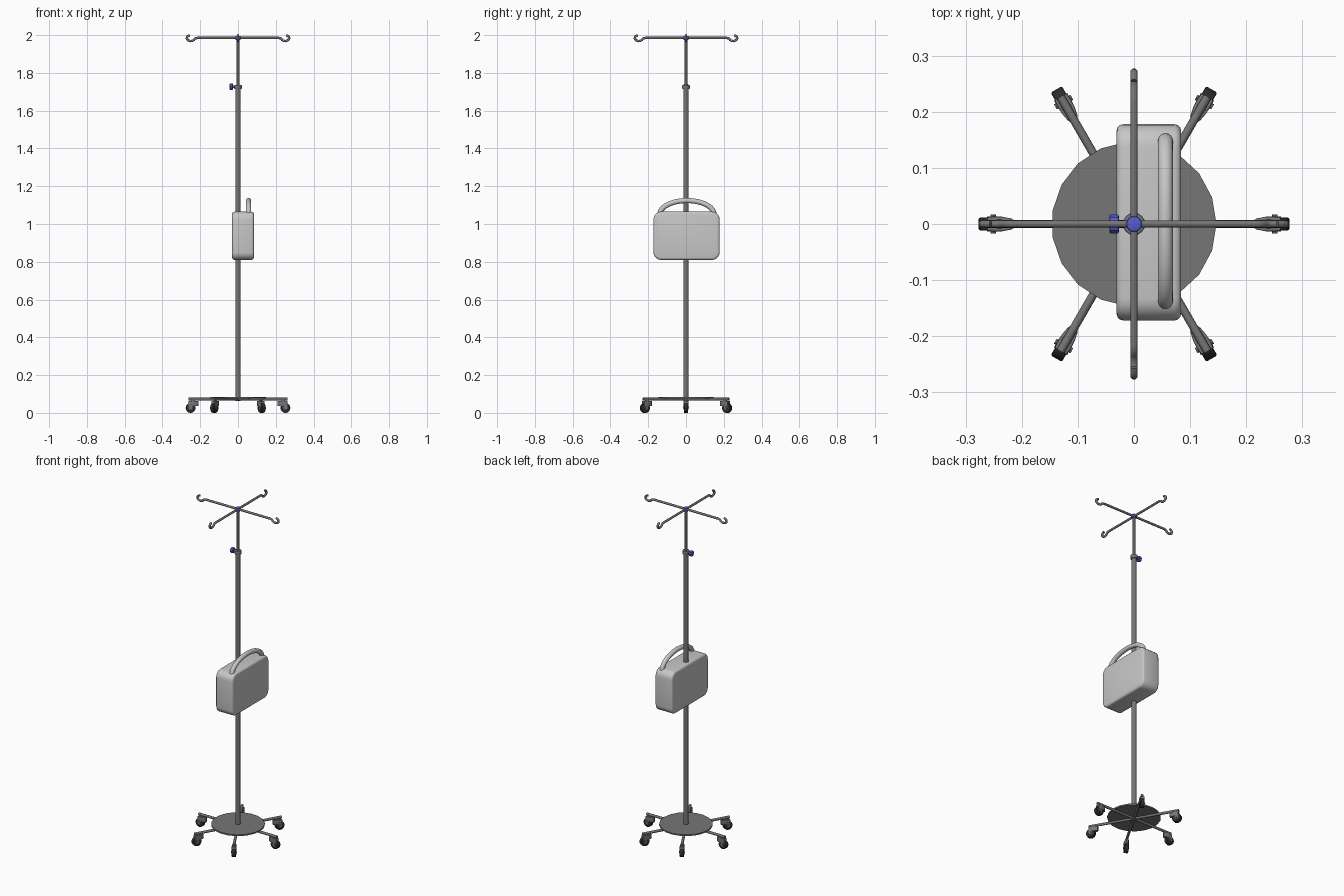
import bpy, bmesh
from math import sin, cos, pi, radians
from mathutils import Matrix, Vector

cube = bpy.data.objects.get("Cube")
if cube:
    bpy.data.objects.remove(cube, do_unlink=True)


def material(name, r, g, b):
    m = bpy.data.materials.new(name)
    m.use_nodes = True
    m.diffuse_color = (r, g, b, 1)
    m.node_tree.nodes["Principled BSDF"].inputs["Base Color"].default_value = (r, g, b, 1)
    return m


METAL = material("grey metal", 0.18, 0.18, 0.18)
CASE = material("light grey plastic", 0.57, 0.57, 0.57)
BLUE = material("blue plastic", 0.09, 0.11, 0.62)
RUBBER = material("black rubber", 0.025, 0.025, 0.025)


def finish(bm, name, mat, matrix=Matrix(), smooth=True):
    bmesh.ops.recalc_face_normals(bm, faces=bm.faces)
    mesh = bpy.data.meshes.new(name)
    bm.to_mesh(mesh)
    bm.free()
    mesh.materials.append(mat)
    obj = bpy.data.objects.new(name, mesh)
    bpy.context.collection.objects.link(obj)
    obj.matrix_world = matrix
    if smooth:
        bpy.ops.object.select_all(action="DESELECT")
        obj.select_set(True)
        bpy.context.view_layer.objects.active = obj
        bpy.ops.object.shade_smooth_by_angle(angle=radians(40))
    return obj


def rod(name, start, end, radius, mat, matrix=Matrix(), sides=16, bevel=0, smooth=True, turn=0):
    """Cylinder between two points."""
    a, b = Vector(start), Vector(end)
    bm = bmesh.new()
    pose = Matrix.Translation((a + b) / 2) @ (b - a).to_track_quat("Z", "Y").to_matrix().to_4x4()
    bmesh.ops.create_cone(bm, cap_ends=True, segments=sides, radius1=radius, radius2=radius,
                          depth=(b - a).length, matrix=pose @ Matrix.Rotation(turn, 4, "Z"))
    if bevel:
        rims = [e for e in bm.edges if any(len(f.verts) > 4 for f in e.link_faces)]
        bmesh.ops.bevel(bm, geom=rims, offset=bevel, segments=2, affect="EDGES", profile=0.5)
    return finish(bm, name, mat, matrix, smooth)


def prism(name, outline, offset, mat, matrix=Matrix(), bevel=0):
    """Extruded closed outline with rounded rims."""
    bm = bmesh.new()
    face = bm.faces.new([bm.verts.new(p) for p in outline])
    out = bmesh.ops.extrude_face_region(bm, geom=[face])["geom"]
    bmesh.ops.translate(bm, vec=offset, verts=[v for v in out if isinstance(v, bmesh.types.BMVert)])
    if bevel:
        n = len(outline)
        rims = [e for e in bm.edges if any(len(f.verts) == n for f in e.link_faces)]
        bmesh.ops.bevel(bm, geom=rims, offset=bevel, segments=3, affect="EDGES", profile=0.5)
    return finish(bm, name, mat, matrix)


def tube(name, points, radius, mat, matrix=Matrix(), sides=12):
    """Round tube swept along a path lying in the local XZ plane."""
    pts = [Vector(p) for p in points]
    bm = bmesh.new()
    rings = []
    for i, p in enumerate(pts):
        tangent = (pts[min(i + 1, len(pts) - 1)] - pts[max(i - 1, 0)]).normalized()
        side = Vector((0, 1, 0))
        up = tangent.cross(side)
        rings.append([bm.verts.new(p + radius * (cos(t) * side + sin(t) * up))
                      for t in (2 * pi * k / sides for k in range(sides))])
    for a, b in zip(rings, rings[1:]):
        for k in range(sides):
            j = (k + 1) % sides
            bm.faces.new((a[k], a[j], b[j], b[k]))
    bm.faces.new(rings[0])
    bm.faces.new(rings[-1])
    return finish(bm, name, mat, matrix)


# Pole, telescopic rod and clamp collar
rod("pole", (0, 0, 0.064), (0, 0, 1.72), 0.0145, METAL)
rod("upper_rod", (0, 0, 1.70), (0, 0, 1.985), 0.007, METAL)
rod("clamp_collar", (0, 0, 1.714), (0, 0, 1.737), 0.02, METAL, bevel=0.003)
rod("knob_stem", (-0.015, 0, 1.727), (-0.03, 0, 1.727), 0.007, METAL)
rod("clamp_knob", (-0.044, 0, 1.727), (-0.027, 0, 1.727), 0.017, BLUE, sides=8, bevel=0.003, smooth=False)
rod("top_cap", (0, 0, 1.974), (0, 0, 1.995), 0.014, BLUE, bevel=0.003)

# Four hanger arms ending in open hooks
hook = [(0, 0, 1.985), (0.215, 0, 1.985), (0.222, 0, 1.984)]
for k in range(13):
    t = radians(195 + k * 20)
    hook.append((0.25 + 0.021 * cos(t), 0, 1.984 + 0.0155 * sin(t)))
for k in range(4):
    tube("hanger_arm", hook, 0.0065, METAL, Matrix.Rotation(k * pi / 2, 4, "Z"))

# Pump case with rounded corners and a carrying handle
outline = []
for k, (sy, sz) in enumerate(((1, 1), (-1, 1), (-1, -1), (1, -1))):
    for step in range(6):
        t = k * pi / 2 + step * pi / 10
        outline.append((-0.031, 0.003 + sy * 0.135 + 0.04 * cos(t), 0.9375 + sz * 0.0875 + 0.04 * sin(t)))
prism("pump_case", outline, (0.115, 0, 0), CASE, bevel=0.012)
arc = [(0.144 * cos(t), 0, 1.05 + 0.074 * sin(t)) for t in (pi * k / 24 for k in range(25))]
place = Matrix.Translation((0.056, 0.005, 0)) @ Matrix.Rotation(pi / 2, 4, "Z")
tube("carry_handle", arc, 0.0135, CASE, place, sides=16)

# Round base plate
rod("base_plate", (0, 0, 0.076), (0, 0, 0.084), 0.147, METAL, sides=19, smooth=False, turn=pi / 2)

# Fork hood outline seen from above, pointed toward the pole
half = [(0.262, 0.012), (0.252, 0.013), (0.235, 0.013), (0.219, 0.01), (0.21, 0.005)]
hood = [(x, y, 0.036) for x, y in half] + [(x, -y, 0.036) for x, y in reversed(half)]

# Six legs with casters
for k in range(6):
    turn = Matrix.Rotation(k * pi / 3, 4, "Z")
    rod("leg", (0, 0, 0.073), (0.262, 0, 0.073), 0.0075, METAL, turn, sides=12)
    rod("caster_stem", (0.24, 0, 0.058), (0.24, 0, 0.072), 0.009, METAL, turn)
    prism("caster_hood", hood, (0, 0, 0.028), METAL, turn, bevel=0.002)
    rod("caster_wheel", (0.251, -0.0115, 0.026), (0.251, 0.0115, 0.026), 0.026, RUBBER, turn, sides=24, bevel=0.003)
    rod("caster_hub", (0.251, -0.0135, 0.028), (0.251, 0.0135, 0.028), 0.011, METAL, turn)
    rod("caster_axle", (0.251, -0.017, 0.028), (0.251, 0.017, 0.028), 0.005, METAL, turn, sides=8)
